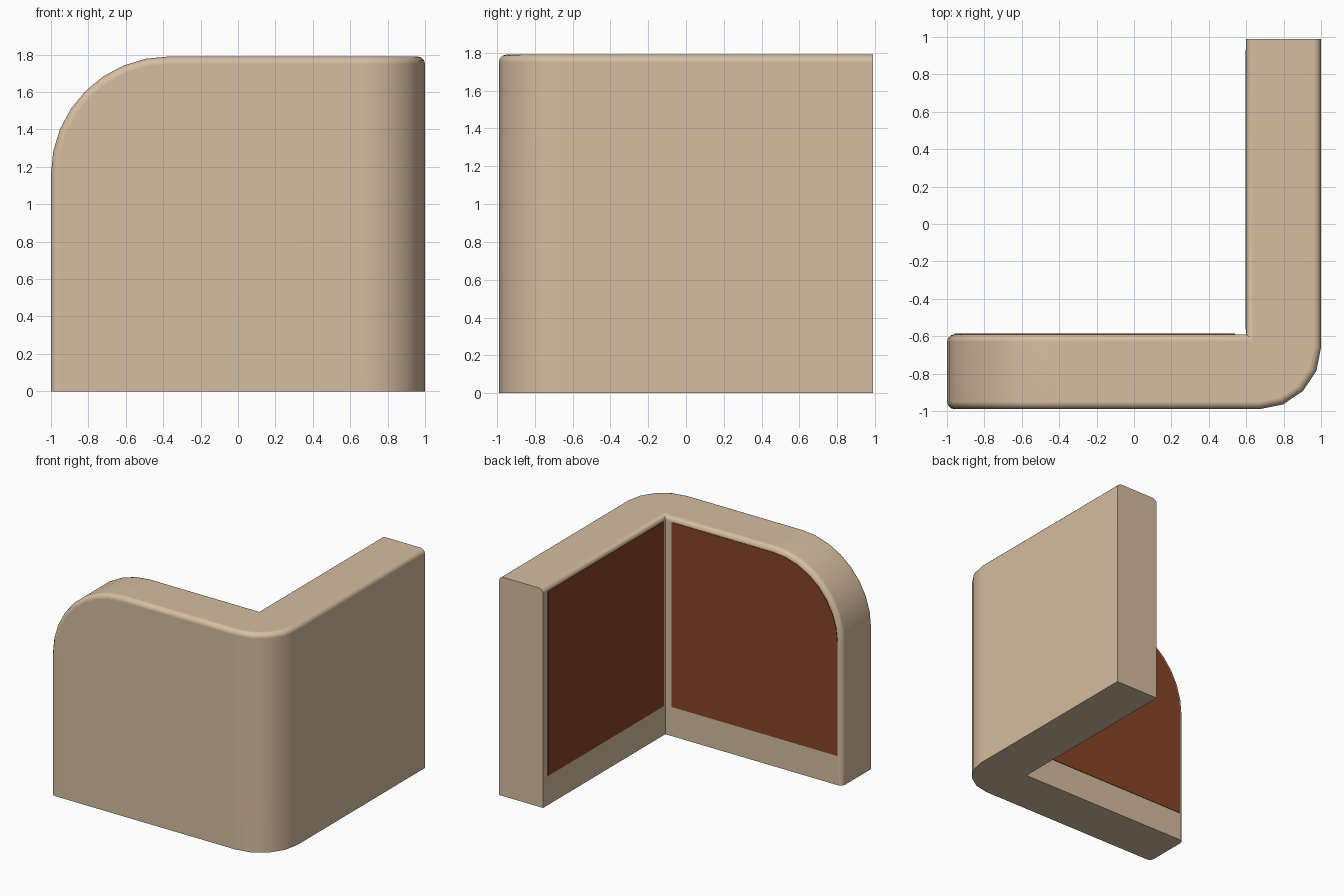
import bpy, bmesh, math

if "Cube" in bpy.data.objects:
    bpy.data.objects.remove(bpy.data.objects["Cube"])

H, Y = 1.79, 0.99            # wall height, half depth
INX, INY = 0.6, -0.59        # inner faces of the two walls
R_TOP, R_CORNER, R_EDGE = 0.63, 0.33, 0.04


def material(name, rgb):
    m = bpy.data.materials.new(name)
    m.diffuse_color = (*rgb, 1)
    m.use_nodes = True
    m.node_tree.nodes["Principled BSDF"].inputs["Base Color"].default_value = m.diffuse_color
    return m


tan = material("tan plaster", (0.67, 0.51, 0.355))
brown = material("rust brown", (0.24, 0.056, 0.02))


def make_object(name, bm, mat):
    bmesh.ops.recalc_face_normals(bm, faces=bm.faces[:])
    me = bpy.data.meshes.new(name)
    bm.to_mesh(me)
    bm.free()
    ob = bpy.data.objects.new(name, me)
    me.materials.append(mat)
    bpy.context.collection.objects.link(ob)
    return ob


def prism(points, offset):
    """Extrude a closed 3D outline along an offset."""
    bm = bmesh.new()
    face = bm.faces.new([bm.verts.new(p) for p in points])
    ext = bmesh.ops.extrude_face_region(bm, geom=[face])
    bmesh.ops.translate(bm, vec=offset, verts=[g for g in ext["geom"] if isinstance(g, bmesh.types.BMVert)])
    bmesh.ops.recalc_face_normals(bm, faces=bm.faces[:])
    return bm


def near(a, b):
    return abs(a - b) < 1e-4


def round_edges(bm, test, radius, segments):
    bm.normal_update()
    edges = [e for e in bm.edges if test(e, e.verts[0].co, e.verts[1].co)]
    bmesh.ops.bevel(bm, geom=edges, offset=radius, offset_type='OFFSET', segments=segments,
                    profile=0.5, affect='EDGES', clamp_overlap=False)


# L-shaped wall
plan = [(-1, -Y), (1, -Y), (1, Y), (INX, Y), (INX, INY), (-1, INY)]
bm = prism([(x, y, 0) for x, y in plan], (0, 0, H))
# big rounding of the outer vertical corner, then of the free top end
round_edges(bm, lambda e, a, b: all(near(v.x, 1) and near(v.y, -Y) for v in (a, b)), R_CORNER, 4)
round_edges(bm, lambda e, a, b: all(near(v.x, -1) and near(v.z, H) for v in (a, b)), R_TOP, 8)


# small rounding of every other convex edge except the base and the flat end
def soft(e, a, b):
    if near(a.z, 0) and near(b.z, 0) or near(a.y, Y) and near(b.y, Y):
        return False
    return e.calc_face_angle_signed(0) > math.radians(50)


round_edges(bm, soft, R_EDGE, 3)
wall = make_object("corner_wall", bm, tan)
bpy.context.view_layer.objects.active = wall
wall.select_set(True)
bpy.ops.object.shade_smooth_by_angle(angle=math.radians(40))
wn = wall.modifiers.new("weighted normals", 'WEIGHTED_NORMAL')
wn.keep_sharp = True

# thin coloured panels on the inner faces
T, Z0, Z1 = 0.004, 0.24, H - R_EDGE
side = [(INX, -0.565, Z0), (INX, 0.93, Z0), (INX, 0.93, Z1), (INX, -0.565, Z1)]
make_object("side_panel", prism(side, (-T, 0, 0)), brown)

r, cx, cz = R_TOP - R_EDGE, -1 + R_TOP, H - R_TOP
arc = [(cx - r * math.sin(t), INY, cz + r * math.cos(t))
       for t in (i * math.pi / 16 for i in range(9))]
back = [(0.54, INY, Z0), (0.54, INY, Z1)] + arc + [(-1 + R_EDGE, INY, Z0)]
make_object("front_wall_panel", prism(back, (0, T, 0)), brown)
